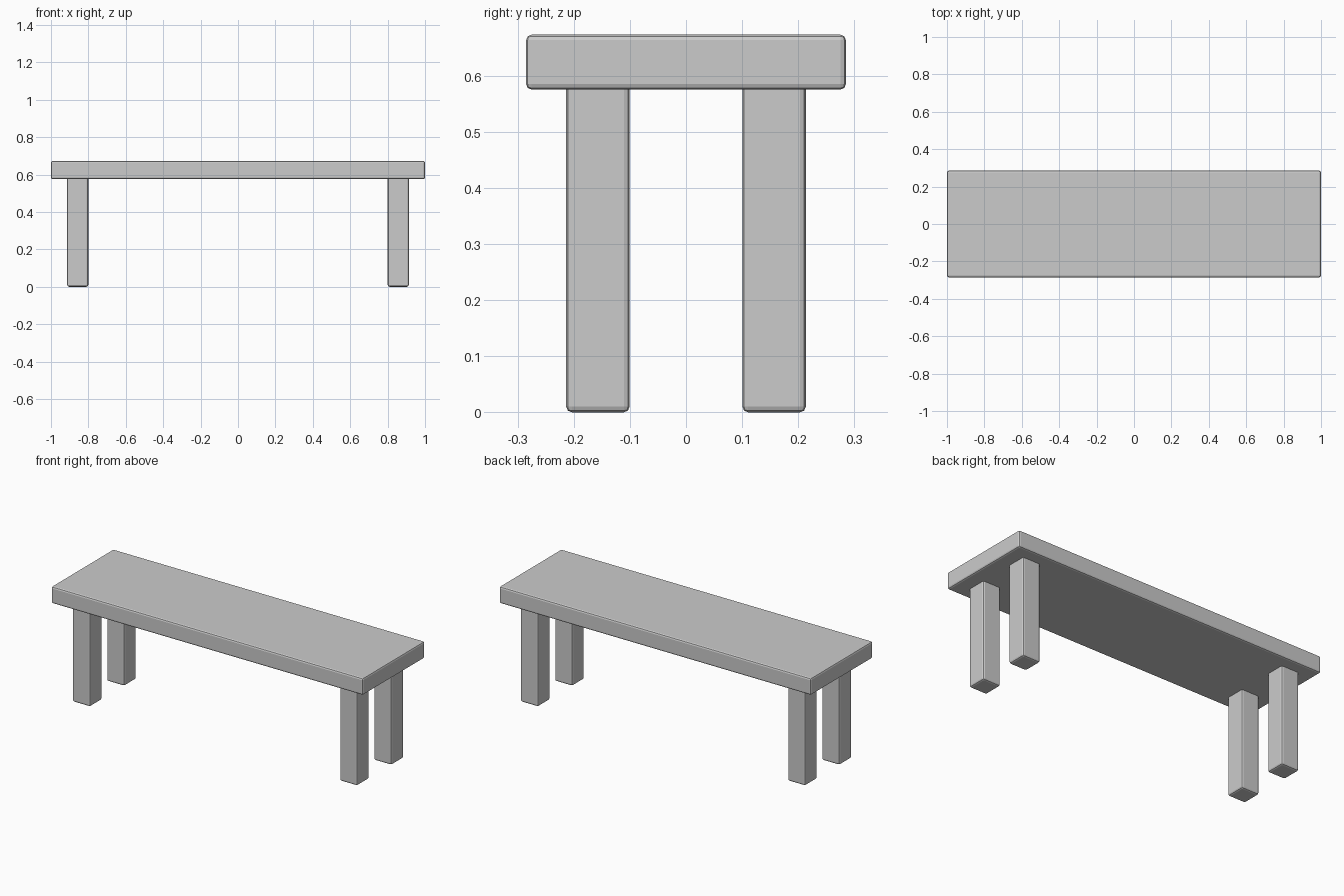
import bpy

# Remove the default object
cube = bpy.data.objects.get("Cube")
if cube:
    bpy.data.objects.remove(cube, do_unlink=True)

# Single plain grey
grey = bpy.data.materials.new("plain grey")
grey.use_nodes = True
colour = (0.6, 0.6, 0.6, 1.0)
grey.diffuse_color = colour
grey.node_tree.nodes["Principled BSDF"].inputs["Base Color"].default_value = colour


def rounded_box(name, centre, size, bevel=0.01):
    """Box with softly bevelled edges."""
    bpy.ops.mesh.primitive_cube_add(size=1, location=centre)
    box = bpy.context.object
    box.name = name
    box.scale = size
    bpy.ops.object.transform_apply(location=False, rotation=False, scale=True)
    mod = box.modifiers.new("soft edges", "BEVEL")
    mod.width = bevel
    mod.segments = 2
    box.data.materials.append(grey)
    return box


# Seat slab
SEAT_BOTTOM, SEAT_TOP = 0.575, 0.673
rounded_box("seat", (0, 0, (SEAT_BOTTOM + SEAT_TOP) / 2),
            (2.0, 0.57, SEAT_TOP - SEAT_BOTTOM))

# Four square legs, running slightly into the seat
LEG_TOP = SEAT_BOTTOM + 0.02
for x_name, x in (("left", 1), ("right", -1)):
    for y_name, y in (("front", -1), ("back", 1)):
        rounded_box(f"{y_name}_{x_name}_leg",
                    (x * 0.857, y * 0.157, LEG_TOP / 2),
                    (0.113, 0.113, LEG_TOP))
